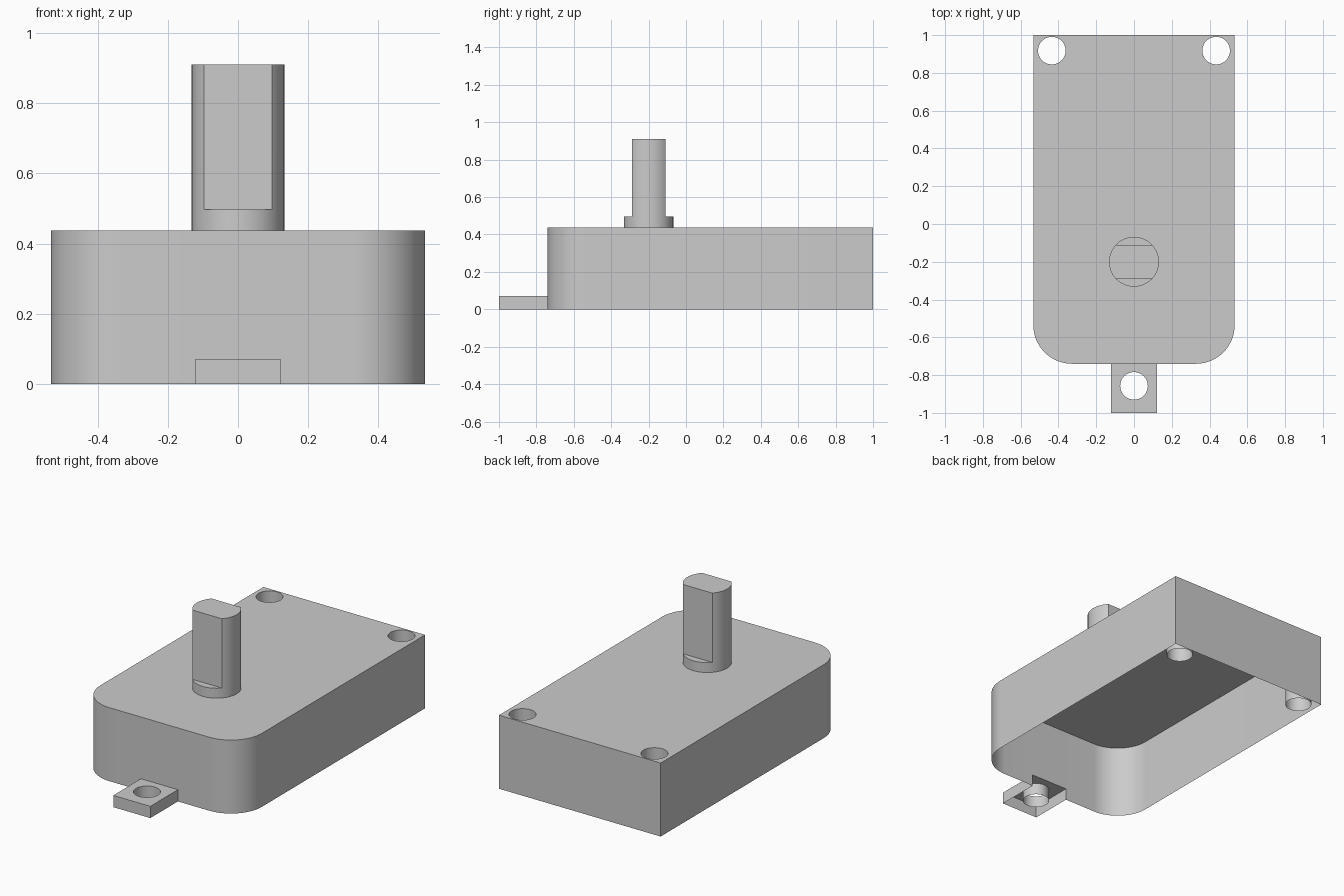
import bpy, bmesh, math

cube = bpy.data.objects.get("Cube")
if cube:
    bpy.data.objects.remove(cube, do_unlink=True)

grey = bpy.data.materials.new("plain_grey")
grey.use_nodes = True
COLOUR = (0.6, 0.6, 0.6, 1)
grey.diffuse_color = COLOUR
grey.node_tree.nodes["Principled BSDF"].inputs["Base Color"].default_value = COLOUR

HALF_W, FRONT, BACK = 0.533, -0.74, 1.0
BODY_H, TAB_H, TAB_W = 0.438, 0.07, 0.122
HOLE_R = 0.073


def arc(cx, cy, r, start, end, steps):
    """Points along an arc, both ends included."""
    angles = [start + (end - start) * i / steps for i in range(steps + 1)]
    return [(cx + r * math.cos(a), cy + r * math.sin(a)) for a in angles]


def finish(bm, name):
    mesh = bpy.data.meshes.new(name)
    bm.to_mesh(mesh)
    bm.free()
    obj = bpy.data.objects.new(name, mesh)
    bpy.context.collection.objects.link(obj)
    mesh.materials.append(grey)
    bpy.ops.object.select_all(action="DESELECT")
    obj.select_set(True)
    bpy.context.view_layer.objects.active = obj
    bpy.ops.object.shade_smooth_by_angle(angle=math.radians(30))
    return obj


def ring(bm, points, z):
    return [bm.verts.new((x, y, z)) for x, y in points]


def is_tab_joint(p, q):
    """True for the edge where the tab meets the front wall."""
    return all(abs(v[1] - FRONT) < 1e-4 and abs(v[0]) < TAB_W + 1e-4 for v in (p, q))


def shell(name, outline, holes, height, joint_bottom):
    """Thin lid with skirt walls and hole tubes, open underneath."""
    bm = bmesh.new()
    rim = []
    for loop in [outline] + holes:
        top, n = ring(bm, loop, height), len(loop)
        low = ring(bm, loop, 0)
        for i in range(n):
            j = (i + 1) % n
            rim.append(bm.edges.new((top[i], top[j])))
            if not is_tab_joint(loop[i], loop[j]):
                bm.faces.new((low[i], low[j], top[j], top[i]))
            elif joint_bottom < height:
                a, b = ring(bm, [loop[i], loop[j]], joint_bottom)
                bm.faces.new((a, b, top[j], top[i]))
    lid = bmesh.ops.triangle_fill(bm, use_beauty=True, use_dissolve=False, edges=rim)
    for face in lid["geom"]:
        if isinstance(face, bmesh.types.BMFace):
            face.normal_update()
            if face.normal.z < 0:
                face.normal_flip()
    return finish(bm, name)


def hole(x, y):
    # clockwise, so the tube wall faces the hole axis
    return arc(x, y, HOLE_R, 2 * math.pi, 0, 40)[:-1]


# Housing: square back corners, rounded front corners, slot where the tab joins
R = 0.205
outline = [(HALF_W, BACK), (-HALF_W, BACK)]
outline += arc(-HALF_W + R, FRONT + R, R, math.pi, 1.5 * math.pi, 16)
outline += [(-TAB_W, FRONT), (TAB_W, FRONT)]
outline += arc(HALF_W - R, FRONT + R, R, 1.5 * math.pi, 2 * math.pi, 16)
shell("housing", outline, [hole(s * 0.435, 0.918) for s in (-1, 1)], BODY_H, TAB_H)

# Mounting tab at the front, open into the housing
tab = [(-TAB_W, -1), (TAB_W, -1), (TAB_W, FRONT), (-TAB_W, FRONT)]
shell("mounting_tab", tab, [hole(0, -0.857)], TAB_H, TAB_H)

# Output shaft: round collar, then two flats up to the top
SHAFT_R, FLAT, SHAFT_Y = 0.132, 0.09, -0.2
STEP_Z, TOP_Z, SEG = 0.497, 0.91, 16
t = math.asin(FLAT / SHAFT_R)
stops = [-t, t, math.pi - t, math.pi + t, 2 * math.pi - t]
bm = bmesh.new()
circle = []
for a, b in zip(stops, stops[1:]):
    circle += arc(0, SHAFT_Y, SHAFT_R, a, b, SEG)[:-1]
n = len(circle)
base, step = ring(bm, circle, BODY_H), ring(bm, circle, STEP_Z)
top = {}
for k in range(n):
    if (k // SEG) % 2 == 0 or k % SEG == 0:
        top[k] = bm.verts.new((*circle[k], TOP_Z))
for k in range(n):
    j = (k + 1) % n
    bm.faces.new((base[k], base[j], step[j], step[k]))
    if (k // SEG) % 2 == 0:
        bm.faces.new((step[k], step[j], top[j], top[k]))
for start in (SEG, 3 * SEG):
    end = (start + SEG) % n
    ledge = [step[(start + i) % n] for i in range(SEG + 1)]
    bm.faces.new(ledge)
    bm.faces.new((step[start], step[end], top[end], top[start]))
bm.faces.new([top[k] for k in sorted(top)])
finish(bm, "output_shaft")
